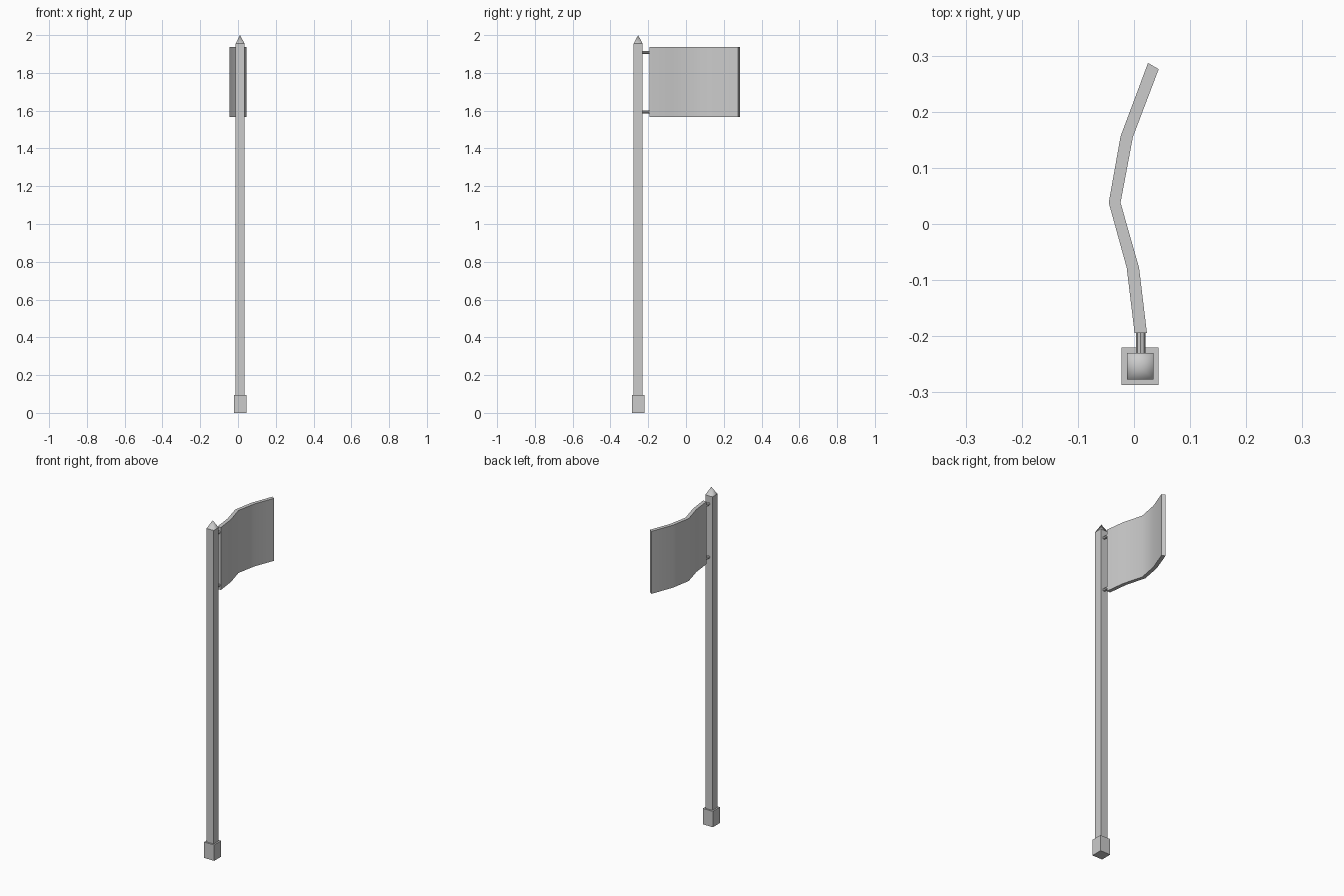
import bpy
import math

if "Cube" in bpy.data.objects:
    bpy.data.objects.remove(bpy.data.objects["Cube"])

PX, PY = 0.011, -0.2535  # pole axis


def box(name, width, z0, z1):
    bpy.ops.mesh.primitive_cube_add(size=1, location=(PX, PY, (z0 + z1) / 2))
    o = bpy.context.object
    o.name = name
    o.scale = (width, width, z1 - z0)
    bpy.ops.object.transform_apply(location=False, rotation=False, scale=True)
    return o


# Square foot and pole
box("pole_foot", 0.066, 0.0, 0.094)
box("pole", 0.047, 0.09, 1.955)

# Pointed four-sided cap
h = 0.047 / 2
corners = [(PX - h, PY - h, 1.955), (PX + h, PY - h, 1.955),
           (PX + h, PY + h, 1.955), (PX - h, PY + h, 1.955)]
mesh = bpy.data.meshes.new("pole_tip")
mesh.from_pydata(corners + [(PX, PY, 2.0)], [],
                 [(i, (i + 1) % 4, 4) for i in range(4)])
mesh.shade_smooth()
bpy.context.collection.objects.link(bpy.data.objects.new("pole_tip", mesh))

# Small pegs tying the flag to the pole
for name, z in (("upper_peg", 1.908), ("lower_peg", 1.593)):
    bpy.ops.mesh.primitive_cylinder_add(
        vertices=8, radius=0.0085, depth=0.05,
        location=(PX + 0.001, -0.212, z), rotation=(math.pi / 2, 0, 0))
    bpy.context.object.name = name

# Waving flag: plan outline of both faces, extruded upward
left = [(0.001, -0.194), (-0.013, -0.078), (-0.045, 0.038),
        (-0.024, 0.156), (0.025, 0.287)]
right = [(0.023, -0.194), (0.009, -0.078), (-0.024, 0.038),
         (-0.002, 0.155), (0.044, 0.276)]
Z0, Z1 = 1.567, 1.938
verts = []
for (lx, ly), (rx, ry) in zip(left, right):
    verts += [(lx, ly, Z0), (rx, ry, Z0), (rx, ry, Z1), (lx, ly, Z1)]
faces = [(0, 1, 2, 3), (19, 18, 17, 16)]
for s in range(0, 16, 4):
    for k in range(4):
        n = (k + 1) % 4
        faces.append((s + k, s + k + 4, s + n + 4, s + n))
mesh = bpy.data.meshes.new("flag")
mesh.from_pydata(verts, [], faces)
flag = bpy.data.objects.new("flag", mesh)
bpy.context.collection.objects.link(flag)
bpy.ops.object.select_all(action='DESELECT')
flag.select_set(True)
bpy.context.view_layer.objects.active = flag
bpy.ops.object.shade_smooth_by_angle(angle=math.radians(35))
